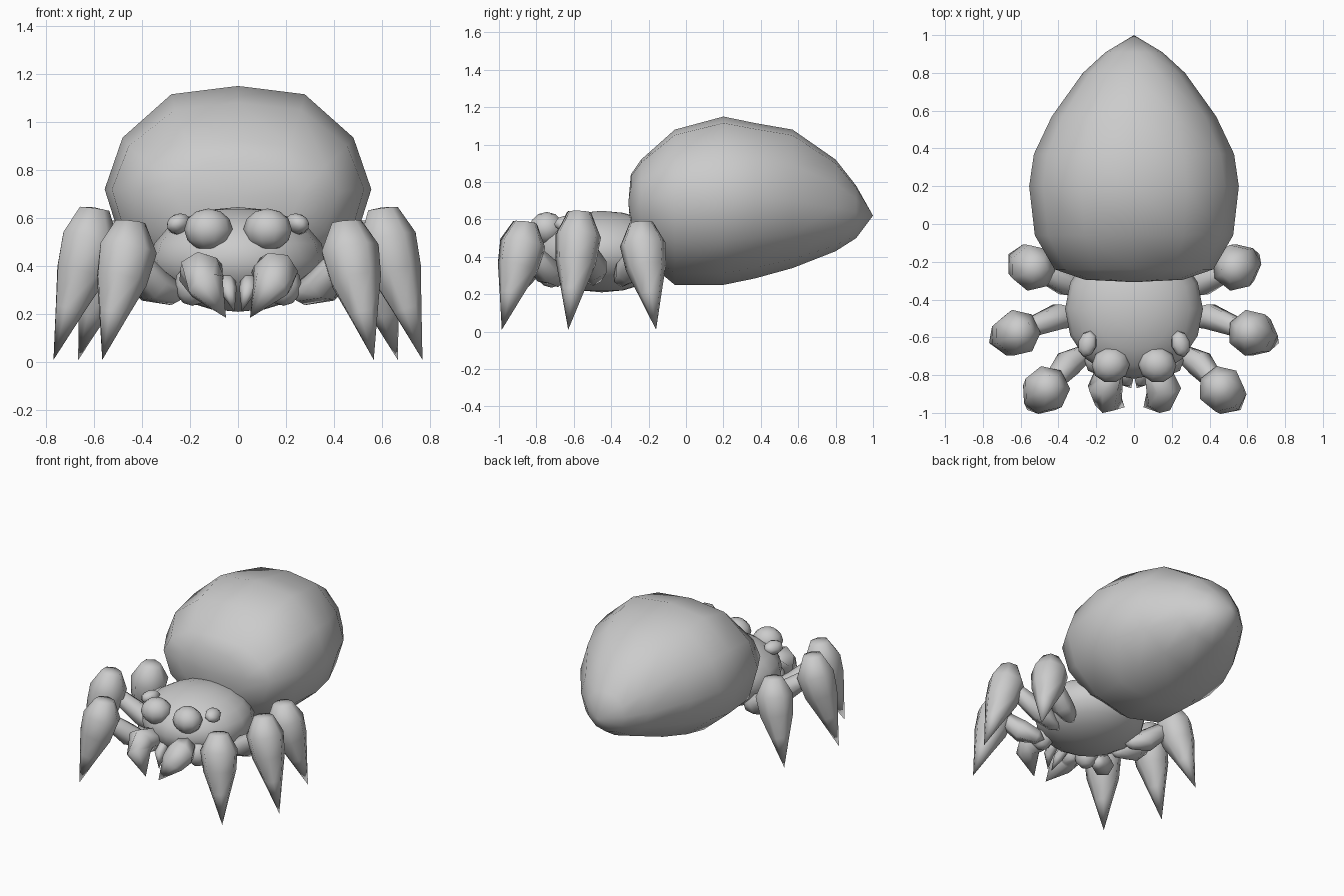
import bpy, bmesh
from math import sin, cos, pi, radians
from mathutils import Vector, Euler

if "Cube" in bpy.data.objects:
    bpy.data.objects.remove(bpy.data.objects["Cube"], do_unlink=True)

GREY = (0.6, 0.6, 0.6, 1)
grey = bpy.data.materials.new("plain grey")
grey.use_nodes = True
grey.diffuse_color = GREY
grey.node_tree.nodes["Principled BSDF"].inputs["Base Color"].default_value = GREY


def finish(bm, name):
    bmesh.ops.recalc_face_normals(bm, faces=bm.faces)
    for f in bm.faces:
        f.smooth = True
    mesh = bpy.data.meshes.new(name)
    bm.to_mesh(mesh)
    bm.free()
    mesh.materials.append(grey)
    ob = bpy.data.objects.new(name, mesh)
    bpy.context.collection.objects.link(ob)
    return ob


def loft(name, rings, start, end):
    """Skin rings of points and close both ends on a point."""
    bm = bmesh.new()
    loops = [[bm.verts.new(p) for p in r] for r in rings]
    n = len(loops[0])
    for a, b in zip(loops, loops[1:]):
        for i in range(n):
            j = (i + 1) % n
            bm.faces.new((a[i], a[j], b[j], b[i]))
    for loop, tip in ((loops[0], start), (loops[-1], end)):
        t = bm.verts.new(tip)
        for i in range(n):
            bm.faces.new((loop[i], loop[(i + 1) % n], t))
    return finish(bm, name)


def limb(name, path, radii, sides=7):
    """Tapered limb along a path; the first and last points are the tips."""
    pts = [Vector(p) for p in path]
    rings = []
    for k in range(1, len(pts) - 1):
        d = (pts[k + 1] - pts[k - 1]).normalized()
        u = d.cross(Vector((0, 1, 0))).normalized()
        v = d.cross(u)
        rings.append([pts[k] + radii[k - 1] * (u * cos(2 * pi * i / sides) + v * sin(2 * pi * i / sides))
                      for i in range(sides)])
    return loft(name, rings, pts[0], pts[-1])


def ball(name, centre, size, turn=(0, 0, 0), segs=12, rows=8):
    bm = bmesh.new()
    bmesh.ops.create_uvsphere(bm, u_segments=segs, v_segments=rows, radius=1)
    rot = Euler([radians(a) for a in turn])
    for v in bm.verts:
        p = Vector(c * s for c, s in zip(v.co, size))
        p.rotate(rot)
        v.co = p + Vector(centre)
    return finish(bm, name)


# Abdomen: y, half width, bottom, widest height, top
sections = [
    (-0.295, 0.26, 0.53, 0.70, 0.84),
    (-0.24, 0.42, 0.40, 0.71, 0.92),
    (-0.06, 0.525, 0.25, 0.72, 1.08),
    (0.20, 0.555, 0.25, 0.72, 1.15),
    (0.37, 0.53, 0.285, 0.72, 1.115),
    (0.57, 0.435, 0.34, 0.70, 1.08),
    (0.80, 0.27, 0.43, 0.66, 0.92),
    (0.91, 0.15, 0.50, 0.64, 0.78),
]
rings = []
for y, w, low, mid, top in sections:
    ring = []
    for i in range(12):
        a = 2 * pi * i / 12
        s = sin(a)
        if 0.8 < s < 0.9:
            s = 0.92
        ring.append((w * cos(a), y, mid + s * (top - mid if s > 0 else mid - low)))
    rings.append(ring)
loft("abdomen", rings, (0, -0.308, 0.69), (0, 1, 0.62))

# Head and chest in one rounded body
ball("head_body", (0, -0.45, 0.428), (0.365, 0.37, 0.218), segs=16, rows=10)

# Knee top, and foot of each leg, with the hip and elbow of its upper segment
legs = {
    "front": ((0.45, -0.86, 0.59), (0.565, -0.985, 0.01), (0.22, -0.66, 0.27), (0.35, -0.74, 0.32)),
    "middle": ((0.60, -0.57, 0.645), (0.768, -0.63, 0.01), (0.22, -0.50, 0.27), (0.40, -0.49, 0.34)),
    "back": ((0.52, -0.24, 0.59), (0.665, -0.16, 0.01), (0.22, -0.36, 0.27), (0.36, -0.31, 0.32)),
}

for side, m in (("left", 1), ("right", -1)):
    def at(p):
        return (m * p[0], p[1], p[2])

    for where, (knee, foot, hip, elbow) in legs.items():
        k, f = Vector(knee), Vector(foot)
        drop = k.z
        # Lower leg: blunt knee, swollen middle, sharp foot
        spine = [k]
        for t, z in ((0.0, 0.01), (0.1, 0.2), (0.33, 0.42), (0.62, 0.66)):
            p = k.lerp(f, t)
            p.z = k.z - z * drop
            spine.append(p)
        spine.append(f)
        limb(f"{where}_lower_leg_{side}", [at(p) for p in spine], (0.065, 0.125, 0.11, 0.062))
        # Upper leg, bent up from the underside of the body
        h, e = Vector(hip), Vector(elbow)
        into = spine[2].copy()
        limb(f"{where}_upper_leg_{side}",
             [at(p) for p in (h, h.lerp(e, 0.3), e, e.lerp(into, 0.65), into)],
             (0.05, 0.075, 0.055), 6)

    # Eyes
    ball(f"large_eye_{side}", at((0.123, -0.745, 0.552)), (0.102, 0.095, 0.088), (0, 0, -18 * m), 10, 6)
    ball(f"small_eye_{side}", at((0.247, -0.635, 0.576)), (0.052, 0.072, 0.042), (0, 25 * m, 15 * m), 8, 6)

    # Jaw, curving down to a fang
    limb(f"jaw_{side}", [at(p) for p in (
        (0.12, -0.70, 0.38), (0.13, -0.78, 0.37), (0.155, -0.87, 0.37),
        (0.135, -0.93, 0.32), (0.05, -0.97, 0.185))], (0.075, 0.095, 0.08), 7)
    limb(f"mouth_part_{side}", [at(p) for p in (
        (0.05, -0.70, 0.36), (0.045, -0.77, 0.34), (0.04, -0.83, 0.30),
        (0.015, -0.87, 0.21))], (0.035, 0.035), 6)
    # Feeler base beside the jaw
    ball(f"cheek_{side}", at((0.19, -0.72, 0.32)), (0.075, 0.08, 0.085), segs=8, rows=6)
